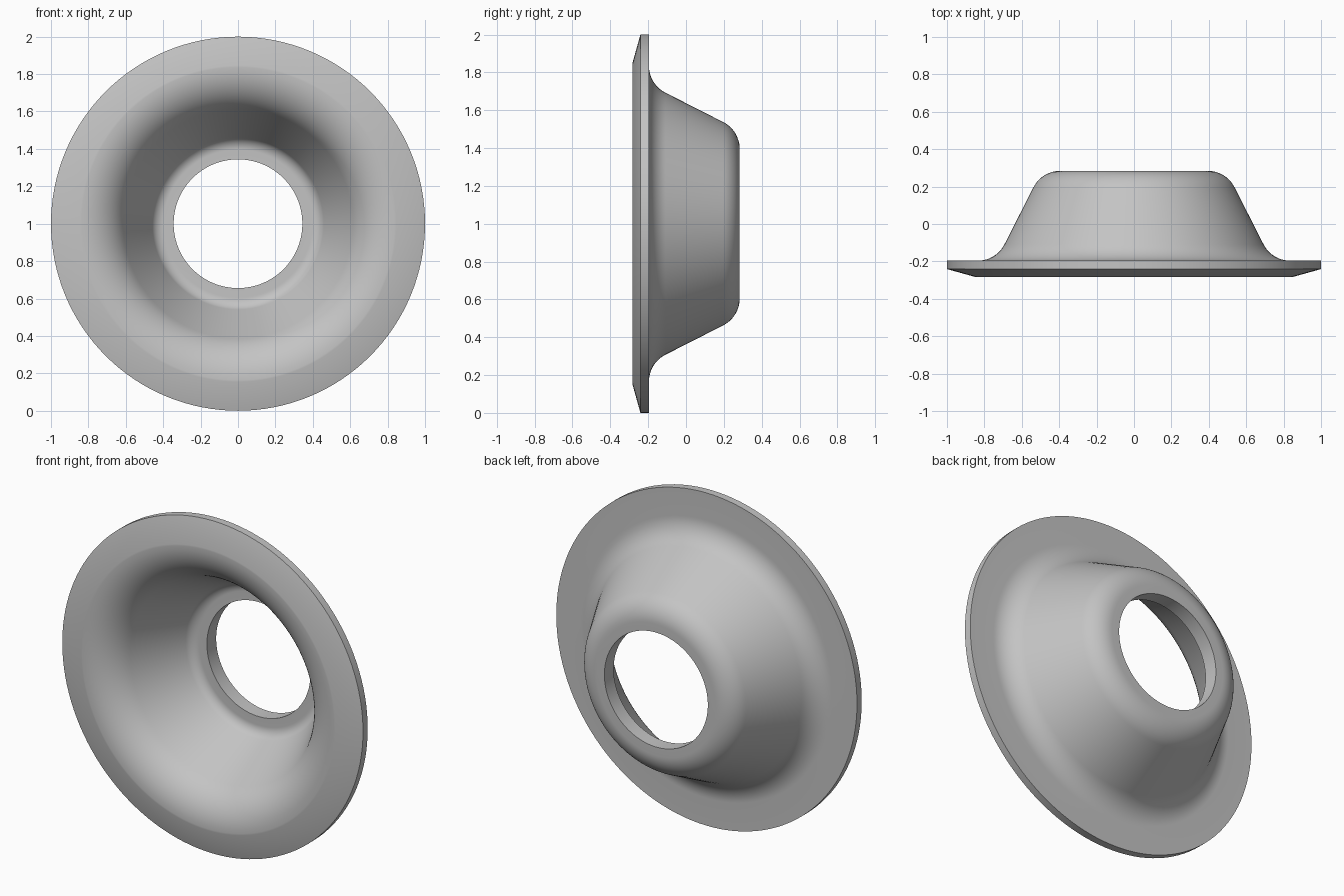
import bpy
import bmesh
import math
from mathutils import Vector

if "Cube" in bpy.data.objects:
    bpy.data.objects.remove(bpy.data.objects["Cube"], do_unlink=True)

SEGMENTS = 128
ARC_STEPS = 12

# Single grey material
grey = bpy.data.materials.new("plain grey")
grey.use_nodes = True
colour = (0.55, 0.55, 0.55, 1)
grey.diffuse_color = colour
grey.node_tree.nodes["Principled BSDF"].inputs["Base Color"].default_value = colour


def fillet(before, corner, after, radius):
    """Points of a round arc replacing a profile corner."""
    a, c, b = Vector(before), Vector(corner), Vector(after)
    u, v = (a - c).normalized(), (b - c).normalized()
    half = u.angle(v) / 2
    centre = c + (u + v).normalized() * radius / math.sin(half)
    start = c + u * radius / math.tan(half) - centre
    end = c + v * radius / math.tan(half) - centre
    sweep = start.angle_signed(end)
    points = []
    for i in range(ARC_STEPS + 1):
        t = i / ARC_STEPS
        w = start * math.sin((1 - t) * sweep) + end * math.sin(t * sweep)
        points.append(centre + w / math.sin(sweep))
    return points


# Closed wall section as (radius, depth, corner rounding)
section = [
    (1.0, -0.241, 0), (1.0, -0.196, 0),
    (0.737, -0.196, 0.16), (0.493, 0.284, 0.16),
    (0.344, 0.284, 0), (0.344, 0.196, 0),
    (0.439, 0.196, 0.07), (0.683, -0.284, 0.25),
    (0.846, -0.284, 0),
]
profile = []
for i, (r, y, rounding) in enumerate(section):
    if rounding:
        profile += fillet(section[i - 1][:2], (r, y), section[i + 1][:2], rounding)
    else:
        profile.append(Vector((r, y)))

# Revolve the section around the front-to-back axis
bm = bmesh.new()
rings = []
for s in range(SEGMENTS):
    a = math.tau * s / SEGMENTS
    rings.append([bm.verts.new((p.x * math.cos(a), p.y, 1 + p.x * math.sin(a)))
                  for p in profile])
for s in range(SEGMENTS):
    r0, r1 = rings[s], rings[(s + 1) % SEGMENTS]
    for k in range(len(profile)):
        n = (k + 1) % len(profile)
        bm.faces.new((r0[k], r0[n], r1[n], r1[k]))
bmesh.ops.recalc_face_normals(bm, faces=bm.faces)

mesh = bpy.data.meshes.new("flanged_cone_ring")
bm.to_mesh(mesh)
bm.free()
mesh.materials.append(grey)
ring = bpy.data.objects.new("flanged_cone_ring", mesh)
bpy.context.collection.objects.link(ring)

# Smooth shading with crisp rim and hole edges
bpy.ops.object.select_all(action='DESELECT')
ring.select_set(True)
bpy.context.view_layer.objects.active = ring
bpy.ops.object.shade_smooth_by_angle(angle=math.radians(30))
